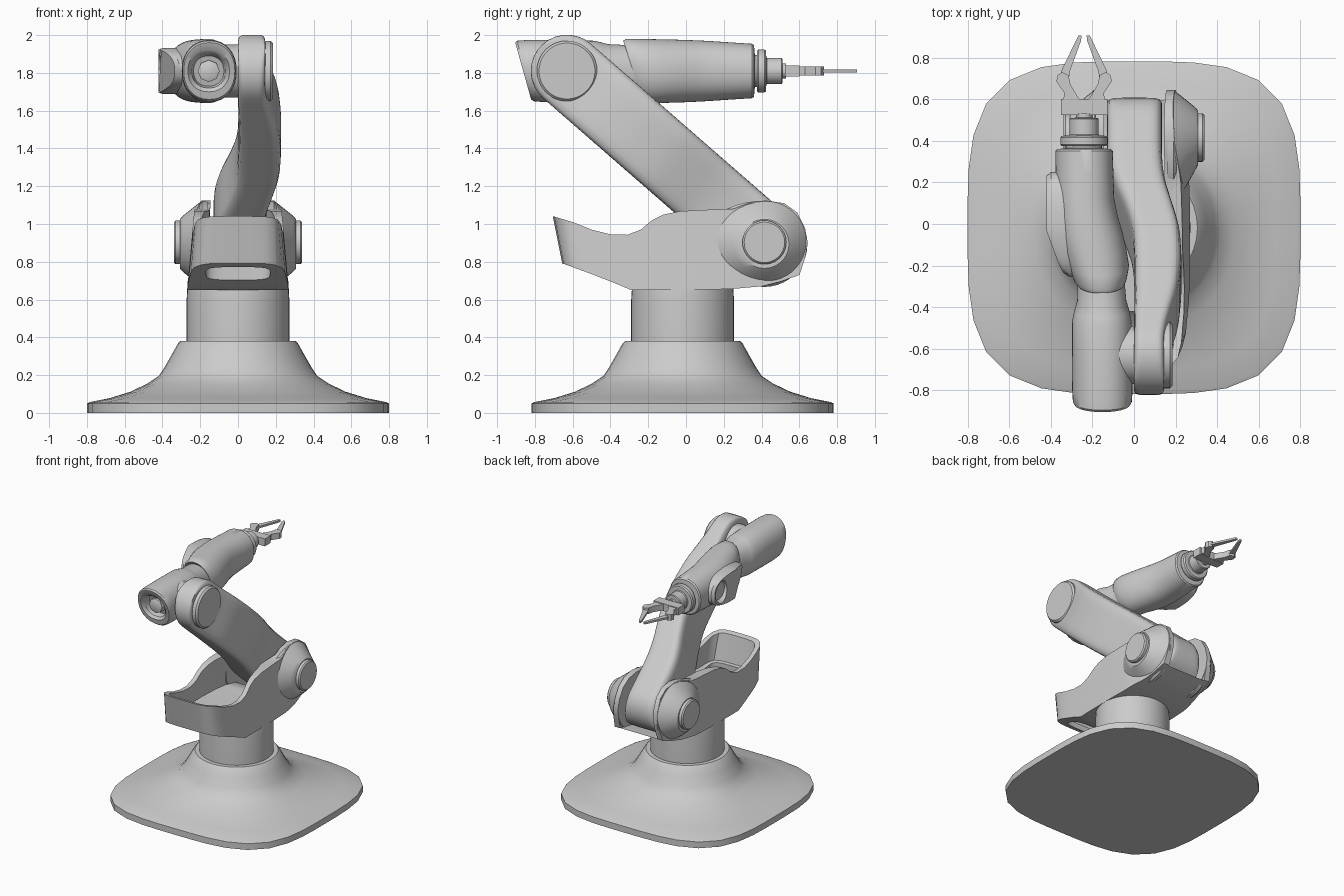
import bpy, bmesh
from math import sin, cos, pi, radians
from mathutils import Vector

if "Cube" in bpy.data.objects:
    bpy.data.objects.remove(bpy.data.objects["Cube"])


def loft(name, rings, angle=35):
    """Skin a closed solid through rings of equal point count."""
    bm = bmesh.new()
    vs = [[bm.verts.new(p) for p in r] for r in rings]
    n = len(vs[0])
    for a, b in zip(vs, vs[1:]):
        for i in range(n):
            j = (i + 1) % n
            bm.faces.new((a[i], a[j], b[j], b[i]))
    bm.faces.new(vs[0])
    bm.faces.new(vs[-1])
    bmesh.ops.recalc_face_normals(bm, faces=bm.faces)
    me = bpy.data.meshes.new(name)
    bm.to_mesh(me)
    bm.free()
    ob = bpy.data.objects.new(name, me)
    bpy.context.collection.objects.link(ob)
    smooth(ob, angle)
    return ob


def activate(ob):
    bpy.ops.object.select_all(action='DESELECT')
    ob.select_set(True)
    bpy.context.view_layer.objects.active = ob


def smooth(ob, angle=35):
    activate(ob)
    bpy.ops.object.shade_smooth_by_angle(angle=radians(angle))


def boolean(ob, tool, op):
    activate(ob)
    m = ob.modifiers.new("cut", 'BOOLEAN')
    m.object, m.operation, m.solver = tool, op, 'EXACT'
    bpy.ops.object.modifier_apply(modifier=m.name)
    bpy.data.objects.remove(tool)


def oval(rx, ry, n=2.0, seg=40):
    """Superellipse outline sampled at even angles."""
    pts = []
    for i in range(seg):
        c, s = cos(2 * pi * i / seg), sin(2 * pi * i / seg)
        r = (abs(c) ** n + abs(s) ** n) ** (-1 / n)
        pts.append((rx * r * c, ry * r * s))
    return pts


def place(axis, a, p):
    return {'x': (a, p[0], p[1]), 'y': (p[0], a, p[1]), 'z': (p[0], p[1], a)}[axis]


def prism(name, pts, axis, lo, hi, angle=35):
    return loft(name, [[place(axis, a, p) for p in pts] for a in (lo, hi)], angle)


def turned(name, axis, centre, profile, seg=40):
    """Turned part: profile is (position along axis, radius)."""
    return loft(name, [[place(axis, a, (centre[0] + u, centre[1] + v)) for u, v in oval(r, r, 2, seg)]
                       for a, r in profile])


def lerp(table, s):
    for a, b in zip(table, table[1:]):
        if s <= b[0]:
            t = max(0, (s - a[0]) / (b[0] - a[0]))
            return [p + (q - p) * t for p, q in zip(a[1:], b[1:])]
    return list(table[-1][1:])


# Base: square-ish plate flaring up to a round collar
CY = -0.018
loft("base", [[(x, y + CY, z) for x, y in oval(r, r, n, 36)] for r, z, n in [
    (.8, 0, 3.6), (.8, .05, 3.6), (.785, .057, 3.6), (.68, .078, 3.3), (.57, .112, 2.9),
    (.48, .155, 2.4), (.42, .195, 2.1), (.39, .24, 2), (.35, .31, 2), (.318, .367, 2),
    (.305, .38, 2), (.26, .38, 2)]])
turned("column", 'z', (0, CY), [(.3, .272), (.6, .272), (.7, .266), (.78, .25)], 48)


# Shoulder body: side profile cut to a plan outline, then hollowed
def plan(name, half):
    pts = half + [(-x, y) for x, y in reversed(half)]
    ob = prism(name, pts, 'z', .5, 1.4)
    for v in ob.data.vertices:
        v.co.x *= 1 - .35 * (v.co.z - .8)
        v.co.y += .2 * (1.04 - v.co.z)
    return ob


body = prism("shoulder_body", [
    (-.8, 1.06), (-.7, 1.04), (-.6, 1.01), (-.5, .97), (-.4, .945), (-.31, .943), (-.24, .97), (-.18, 1.02),
    (-.12, 1.05), (-.03, 1.068), (.1, 1.075), (.25, 1.08), (.33, 1.11), (.42, 1.125), (.52, 1.11),
    (.59, 1.06), (.63, .98), (.645, .9), (.63, .82), (.6, .73), (.5, .695), (.4, .67), (.23, .655),
    (-.29, .65), (-.36, .68), (-.5, .735), (-.65, .79), (-.8, .84)], 'x', -.4, .4)
boolean(body, plan("plan_cutter", [
    (.08, -.705), (.16, -.698), (.2, -.68), (.23, -.645), (.245, -.58), (.253, -.45), (.256, -.25),
    (.256, 0), (.25, .2), (.22, .4), (.19, .8)]), 'INTERSECT')
cavity = prism("cavity_cutter", [
    (-.8, .85), (-.5, .8), (-.2, .8), (.1, .82), (.2, .8), (.27, .74), (.34, .71), (.42, .7),
    (.52, .72), (.9, .76), (.9, 1.3), (-.8, 1.3)], 'x', -.4, .4)
boolean(cavity, plan("inner_cutter", [
    (.07, -.67), (.14, -.665), (.175, -.65), (.2, -.61), (.21, -.55), (.218, -.4), (.215, -.2),
    (.195, -.05), (.165, .08), (.163, .3), (.163, .95)]), 'INTERSECT')
boolean(body, cavity, 'DIFFERENCE')
boolean(body, prism("slot_cutter", [(x, y - .51) for x, y in oval(.17, .09, 4)], 'z', .6, .9), 'DIFFERENCE')
smooth(body, 30)

# Yoke cheeks and pivot caps, mirrored left and right
PY, PZ = .415, .9
for side, sx in (("left", -1), ("right", 1)):
    rings = []
    for x, r, stretch in [(.16, .225, 1.5), (.19, .228, 1.5), (.215, .21, 1.42), (.29, .15, 1.1),
                          (.308, .13, 1), (.308, .1, 1)]:
        rings.append([(sx * x, PY + u * (stretch if u < 0 else 1), PZ - .005 + v)
                      for u, v in oval(r, r)])
    loft(side + "_yoke_cheek", rings)
    turned(side + "_pivot_cap", 'x', (PY, PZ + .003),
           [(sx * .29, .116), (sx * .33, .116), (sx * .339, .107)])

# Lower arm: capsule in side view, thickness shifting sideways along its length
A, B = Vector((0, PY, PZ)), Vector((0, -.63, 1.81))
D = (B - A).normalized()
N = Vector((0, -D.z, D.y)) * -1
L, R = (B - A).length, .192
width = [(-.2, -.13, .135), (.25, -.13, .135), (.4, -.10, .15), (.55, -.045, .188), (.7, -.005, .222),
         (.9, .003, .23), (1.1, .004, .213), (1.25, 0, .175), (1.38, 0, .148), (1.6, 0, .143)]
stations = [(-R * cos(radians(a)), R * sin(radians(a))) for a in range(6, 90, 12)]
ends = [(L - s, h) for s, h in reversed(stations)]
stations += [(L * i / 28, R) for i in range(29)] + ends
rings = []
for s, h in stations:
    lo, hi = [sum(v) / 3 for v in zip(*(lerp(width, s + d) for d in (-.05, 0, .05)))]
    rings.append([A + D * s + N * v + Vector(((lo + hi) / 2 + u, 0, 0))
                  for u, v in oval((hi - lo) / 2, h, 7, 48)])
loft("lower_arm", rings, 40)
EC = (B.y, B.z)
turned("elbow_cap", 'x', EC, [(.12, .16), (.172, .16), (.185, .148)], 48)
turned("elbow_hub", 'x', EC, [(-.12, .14), (.03, .14)])


# Elbow housing and forearm: sheared round sections along y
def tube(name, sections, n=2.2):
    return loft(name, [[(cx + u, y - k * v, 1.81 + v) for u, v in oval(rx, rz, n, 48)]
                       for y, cx, rx, rz, k in sections])


tube("elbow_housing", [
    (-.79, -.155, .08, .08, .28), (-.84, -.155, .09, .09, .28), (-.86, -.155, .11, .11, .28),
    (-.862, -.152, .135, .15, .28), (-.85, -.152, .142, .16, .28), (-.8, -.152, .145, .164, .25),
    (-.62, -.153, .145, .163, .1), (-.47, -.155, .143, .16, .1), (-.42, -.155, .133, .152, .2),
    (-.37, -.155, .118, .142, .3), (-.22, -.16, .11, .135, .33)])
turned("elbow_plug", 'y', (-.155, 1.81), [(-.76, .058), (-.83, .058), (-.835, .05)], 8)
tube("forearm", [
    (-.27, -.16, .1, .14, .33), (-.28, -.16, .115, .16, .33), (-.26, -.163, .128, .17, .33),
    (-.2, -.168, .144, .17, .3), (-.12, -.192, .155, .168, .2), (-.04, -.212, .157, .166, .12),
    (.04, -.228, .149, .163, .06), (.12, -.236, .141, .159, 0), (.24, -.238, .139, .151, 0),
    (.35, -.24, .138, .144, 0), (.36, -.24, .13, .136, 0), (.365, -.24, .08, .08, 0)])

# Side cover with a round recess, bending inward at the rear
FX, FZ = -.24, 1.81
rings = []
for x, k in ((-.3, 1), (-.4, 1), (-.42, .93)):
    ring = []
    for u, v in oval(.25 * k, .122 * k, 2.6, 48):
        taper = max(0, -u - .03)
        ring.append((x + .42 * taper, u - .25 * v * (u < 0) * min(1, -u * 6), FZ + v * (1 - .9 * taper)))
    rings.append(ring)
cover = loft("side_cover", rings)
boolean(cover, turned("recess_cutter", 'x', (.13, FZ), [(-.5, .096), (-.42, .09), (-.385, .07)]), 'DIFFERENCE')
smooth(cover, 30)

# Wrist and gripper
turned("wrist", 'y', (FX, FZ), [
    (.34, .085), (.375, .085), (.376, .108), (.383, .114), (.415, .114), (.424, .106), (.425, .075),
    (.43, .07), (.505, .07), (.51, .064), (.511, .04), (.53, .04)])
prism("gripper_block", [(FX + x, y) for x, y in [(-.112, .525), (.112, .525), (.112, .6), (-.112, .6)]],
      'z', FZ - .03, FZ + .03)
for side, sx in (("left", -1), ("right", 1)):
    base = [(.02, .595), (.1, .595), (.095, .63), (.133, .685), (.128, .715), (.105, .73), (.075, .715), (.065, .67)]
    tip = [(.072, .7), (.118, .7), (.108, .74), (.028, .905), (.012, .905), (.015, .88), (.07, .73)]
    prism(side + "_finger_link", [(FX + sx * x, y) for x, y in base], 'z', FZ - .024, FZ + .024)
    prism(side + "_finger_tip", [(FX + sx * x, y) for x, y in tip], 'z', FZ - .008, FZ + .008)
